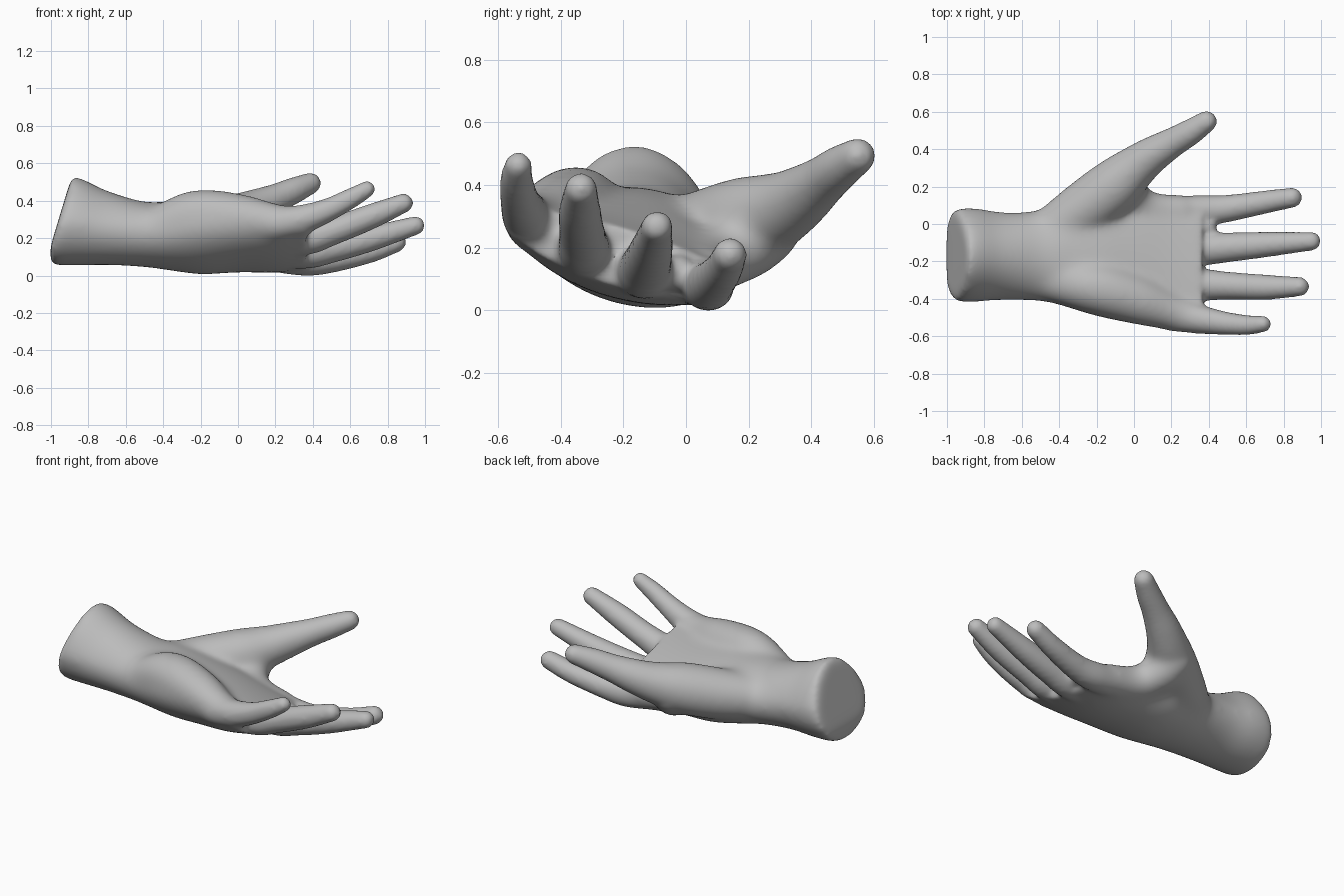
import bpy, bmesh, math
from mathutils import Vector

if "Cube" in bpy.data.objects:
    bpy.data.objects.remove(bpy.data.objects["Cube"])

bm = bmesh.new()


def spline(pts, steps):
    """Catmull-Rom interpolation through tuples of any length."""
    v = [Vector(p) for p in pts]
    v = [2 * v[0] - v[1]] + v + [2 * v[-1] - v[-2]]
    out = []
    for a, b, c, d in zip(v, v[1:], v[2:], v[3:]):
        for i in range(steps):
            t = i / steps
            out.append(0.5 * (2 * b + (c - a) * t + (2 * a - 5 * b + 4 * c - d) * t * t
                              + (3 * b - a - 3 * c + d) * t ** 3))
    return out + [v[-2]]


def clamp(t):
    return max(0.0, min(1.0, t))


def limb(pts, steps=9, extra=0.0):
    """Tapered rounded limb from (x, y, z, radius) points."""
    for x, y, z, r in spline(pts, steps):
        ret = bmesh.ops.create_icosphere(bm, subdivisions=3, radius=r + extra)
        bmesh.ops.translate(bm, verts=ret['verts'], vec=(x, y, z))


# Wrist and palm: x, outer y, outer z, inner y, inner z, rise, drop
sections = [
    (-1.10, -.415, .29, .07, .29, .26, .23),
    (-0.88, -.42, .29, .09, .29, .25, .233),
    (-0.70, -.41, .26, .065, .26, .20, .20),
    (-0.50, -.415, .24, .075, .22, .17, .18),
    (-0.38, -.44, .25, .12, .21, .17, .195),
    (-0.20, -.495, .28, .15, .18, .155, .213),
    (0.00, -.535, .29, .155, .16, .12, .193),
    (0.20, -.565, .29, .155, .115, .10, .16),
    (0.365, -.58, .30, .15, .095, .075, .12),
]
N = 40
rings = []
for x, y0, z0, y1, z1, up, down in spline(sections, 6):
    ring = []
    peak = 1 + 0.5 * clamp((-0.45 - x) / 0.3)  # narrower top at the wrist
    for k in range(N):
        a = 2 * math.pi * k / N
        t = 0.5 + 0.5 * math.cos(a)
        s = math.sin(a)
        z = z0 + (z1 - z0) * t + (up * s ** peak if s > 0 else down * s)
        ring.append(bm.verts.new((x, y0 + (y1 - y0) * t, z)))
    rings.append(ring)
for a, b in zip(rings, rings[1:]):
    for k in range(N):
        j = (k + 1) % N
        bm.faces.new((a[k], a[j], b[j], b[k]))
bm.faces.new(rings[0][::-1])
bm.faces.new(rings[-1])
bmesh.ops.recalc_face_normals(bm, faces=bm.faces)

# Slanted flat cut at the wrist, squared off at its lower end
for co, no in (((-1.006, 0, .15), (-.38, 0, .115)), ((-1.004, 0, 0), (-1, 0, 0))):
    res = bmesh.ops.bisect_plane(bm, geom=bm.verts[:] + bm.edges[:] + bm.faces[:],
                                 plane_co=co, plane_no=no, clear_outer=True)
    cut = [e for e in res['geom_cut'] if isinstance(e, bmesh.types.BMEdge)]
    bmesh.ops.holes_fill(bm, edges=cut, sides=0)
bmesh.ops.recalc_face_normals(bm, faces=bm.faces)

# Heel of the palm below the little finger
limb([(-.42, -.31, .27, .11), (-.22, -.34, .325, .14), (0, -.40, .31, .135),
      (.2, -.47, .29, .1), (.34, -.50, .29, .078)])
# Thumb with its fleshy base
limb([(-.42, -.02, .23, .13), (-.27, .08, .25, .15), (-.12, .19, .285, .15),
      (0, .295, .327, .12), (.1, .37, .37, .099), (.2, .432, .415, .081),
      (.3, .49, .46, .071), (.387, .548, .498, .058)])
# Web between thumb and index finger
limb([(-.07, .24, .27, .125), (-.05, .19, .215, .115), (.02, .10, .165, .105),
      (.12, .07, .135, .098), (.25, .065, .11, .092)])
# Webs between the finger bases
limb([(.25, -.03, .13, .085), (.385, -.025, .125, .058)])
limb([(.2, -.23, .18, .085), (.31, -.23, .17, .065)])
limb([(.2, -.42, .25, .085), (.31, -.42, .255, .065)])
# Index, middle, ring and little fingers
limb([(.15, .06, .12, .09), (.35, .07, .088, .083), (.5, .083, .093, .071),
      (.7, .117, .133, .060), (.845, .141, .183, .052)], extra=.003)
limb([(.1, -.14, .16, .10), (.35, -.135, .13, .087), (.5, -.125, .153, .078),
      (.7, -.11, .20, .067), (.948, -.092, .272, .049)], extra=.003)
limb([(.1, -.32, .21, .10), (.35, -.325, .20, .085), (.5, -.33, .24, .073),
      (.7, -.338, .316, .066), (.885, -.335, .392, .05)], extra=.003)
limb([(.2, -.485, .28, .09), (.35, -.51, .308, .075), (.48, -.53, .355, .061),
      (.6, -.54, .416, .052), (.69, -.535, .467, .042)], extra=.003)

me = bpy.data.meshes.new("hand")
bm.to_mesh(me)
bm.free()
hand = bpy.data.objects.new("hand", me)
bpy.context.collection.objects.link(hand)
bpy.context.view_layer.objects.active = hand
hand.select_set(True)

# Fuse everything into one skin
rm = hand.modifiers.new("fuse", 'REMESH')
rm.mode = 'VOXEL'
rm.voxel_size = 0.013
bpy.ops.object.modifier_apply(modifier="fuse")

# Soften the joins, most strongly across the palm and wrist
palm = hand.vertex_groups.new(name="palm")
for v in hand.data.vertices:
    w = clamp((0.36 - v.co.x) / 0.2) * clamp((0.36 - v.co.y) / 0.15)
    palm.add([v.index], w, 'REPLACE')
for name, iterations, group in (("soften_palm", 60, "palm"), ("soften", 12, "")):
    sm = hand.modifiers.new(name, 'SMOOTH')
    sm.factor = 0.5
    sm.iterations = iterations
    sm.vertex_group = group
    bpy.ops.object.modifier_apply(modifier=name)

# Rest the hand on the ground
low = min(v.co.z for v in hand.data.vertices)
for v in hand.data.vertices:
    v.co.z -= low

skin = bpy.data.materials.new("plain grey")
skin.diffuse_color = (0.5, 0.5, 0.5, 1)
skin.use_nodes = True
skin.node_tree.nodes["Principled BSDF"].inputs["Base Color"].default_value = skin.diffuse_color
hand.data.materials.clear()
hand.data.materials.append(skin)
bpy.ops.object.shade_smooth_by_angle(angle=math.radians(40))
